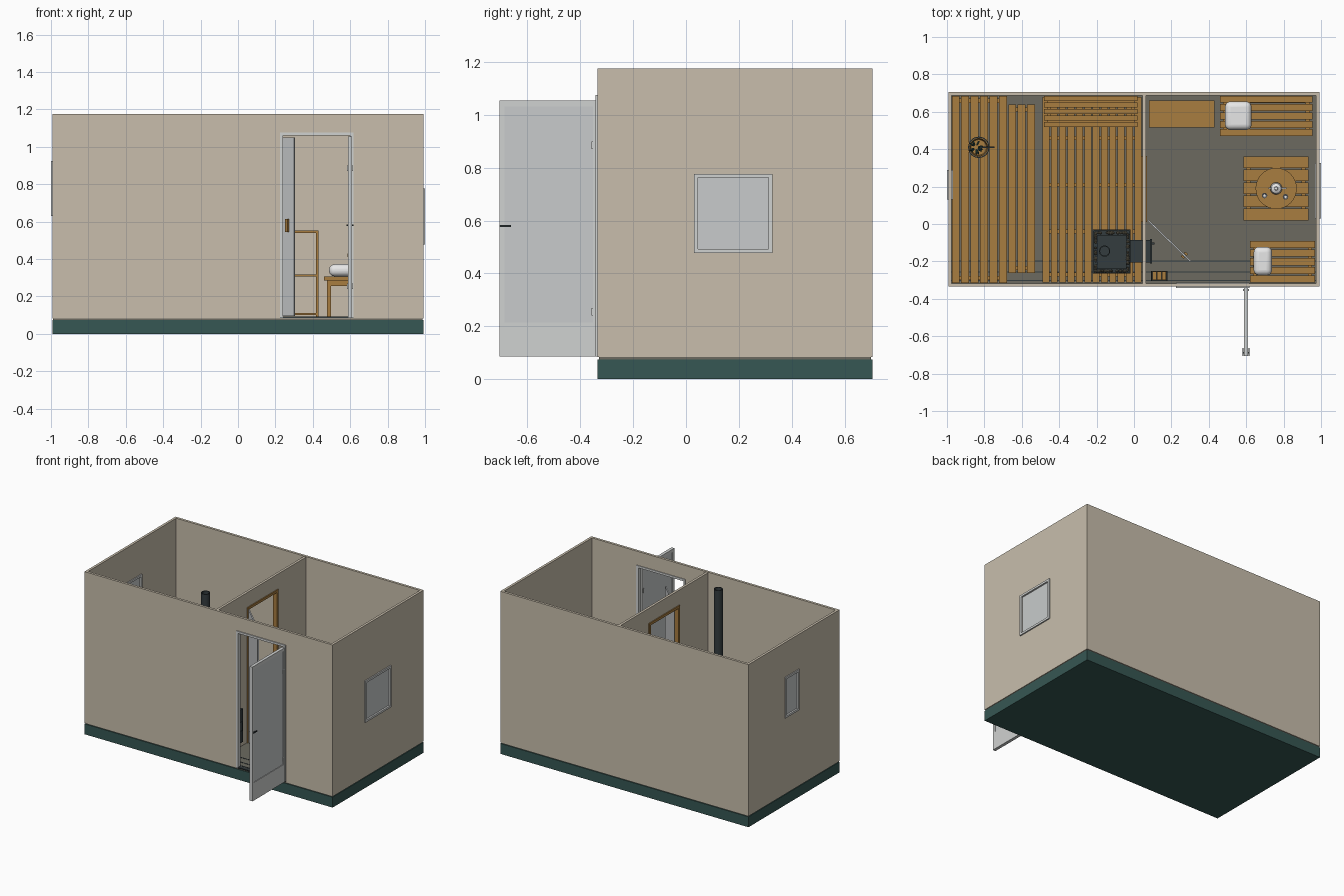
import bpy, bmesh, math, random
from mathutils import Matrix, Vector

if "Cube" in bpy.data.objects:
    bpy.data.objects.remove(bpy.data.objects["Cube"])

random.seed(4)

def colour(name, r, g, b):
    m = bpy.data.materials.new(name)
    m.diffuse_color = [((c / 255 + 0.055) / 1.055) ** 2.4 for c in (r, g, b)] + [1]
    m.use_nodes = True
    m.node_tree.nodes["Principled BSDF"].inputs["Base Color"].default_value = m.diffuse_color
    return m

WALL = colour("beige_wall", 200, 190, 172)
TEAL = colour("dark_teal", 54, 87, 83)
FLOOR = colour("grey_floor", 108, 106, 96)
WOOD = colour("warm_wood", 168, 125, 64)
METAL = colour("dark_metal", 52, 60, 63)
FRAME = colour("light_grey_frame", 208, 210, 209)
GLASS = colour("pale_glass", 200, 203, 204)
WHITE = colour("white_ceramic", 232, 232, 232)
STONE = colour("sauna_stone", 112, 106, 88)

def finish(name, bm, mat):
    me = bpy.data.meshes.new(name)
    bm.to_mesh(me)
    bm.free()
    ob = bpy.data.objects.new(name, me)
    bpy.context.collection.objects.link(ob)
    me.materials.append(mat)
    return ob

def add_box(bm, x0, x1, y0, y1, z0, z1):
    m = Matrix.Translation(((x0 + x1) / 2, (y0 + y1) / 2, (z0 + z1) / 2))
    bmesh.ops.create_cube(bm, size=1, matrix=m @ Matrix.Diagonal((x1 - x0, y1 - y0, z1 - z0, 1)))

def boxes(name, mat, *dims):
    bm = bmesh.new()
    for d in dims:
        add_box(bm, *d)
    return finish(name, bm, mat)

def lathe(name, mat, centre, profile, seg=24):
    """Spin an (r, z) profile round a vertical axis."""
    bm = bmesh.new()
    vs = [bm.verts.new((r, 0, z)) for r, z in profile]
    es = [bm.edges.new(p) for p in zip(vs, vs[1:])]
    bmesh.ops.spin(bm, geom=vs + es, axis=(0, 0, 1), cent=(0, 0, 0), angle=math.tau, steps=seg)
    bmesh.ops.remove_doubles(bm, verts=bm.verts, dist=1e-5)
    bmesh.ops.recalc_face_normals(bm, faces=bm.faces)
    bmesh.ops.translate(bm, verts=bm.verts, vec=centre)
    return smooth(finish(name, bm, mat))

def smooth(ob):
    bpy.ops.object.select_all(action='DESELECT')
    ob.select_set(True)
    bpy.context.view_layer.objects.active = ob
    bpy.ops.object.shade_smooth_by_angle(angle=math.radians(40))
    return ob

def cut(ob, *dims):
    for d in dims:
        c = boxes("cutter", WALL, d)
        c.hide_render = True
        mod = ob.modifiers.new("opening", 'BOOLEAN')
        mod.object, mod.operation, mod.solver = c, 'DIFFERENCE', 'EXACT'
        bpy.context.view_layer.objects.active = ob
        bpy.ops.object.modifier_apply(modifier=mod.name)
        bpy.data.objects.remove(c)

def slats(x0, x1, y0, y1, z0, z1, n, along, gap=0.008):
    """Boards running along one axis, split evenly over the other."""
    a, b = (y0, y1) if along == 'x' else (x0, x1)
    w = (b - a + gap) / n
    spans = [(a + i * w, a + (i + 1) * w - gap) for i in range(n)]
    return [(x0, x1, s, e, z0, z1) if along == 'x' else (s, e, y0, y1, z0, z1) for s, e in spans]

def bench(name, x0, x1, y0, y1, top, n, along, floor=0.09, t=0.02):
    d = slats(x0, x1, y0, y1, top - t, top, n, along)
    i, w = 0.015, 0.022
    for lx in (x0 + i, x1 - i - w):
        d.append((lx, lx + w, y0 + i, y1 - i, top - t - 0.03, top - t))
        for ly in (y0 + i, y1 - i - w):
            d.append((lx, lx + w, ly, ly + w, floor, top - t))
    for ly in (y0 + i, y1 - i - w):
        d.append((x0 + i, x1 - i, ly, ly + w, top - t - 0.03, top - t))
    boxes(name, WOOD, *d)

# Base, floor and walls
X0, X1, Y0, Y1, T = -0.993, 0.991, -0.335, 0.705, 0.018
boxes("foundation", TEAL, (X0, X1, Y0, Y1, 0, 0.075))
boxes("floor_slab", FLOOR, (X0 + 0.005, X1 - 0.005, Y0 + 0.005, Y1 - 0.005, 0.075, 0.088))
boxes("floor_seams", METAL, *[(X0 + T, X1 - T, y, y + 0.006, 0.088, 0.09) for y in (-0.2, -0.26, -0.305)])
walls = boxes("outer_walls", WALL, (X0, X1, Y0, Y1, 0.083, 1.175))
cut(walls, (X0 + T, X1 - T, Y0 + T, Y1 - T, 0.05, 1.3),
    (0.235, 0.605, -0.4, -0.3, 0.088, 1.065),
    (0.9, 1.1, 0.045, 0.315, 0.49, 0.765),
    (-1.1, -0.9, 0.14, 0.28, 0.64, 0.915))
partition = boxes("partition_wall", WALL, (0.045, 0.063, Y0 + T, Y1 - T, 0.085, 1.172))
cut(partition, (0, 0.1, 0.025, 0.35, 0.088, 1.055), (0, 0.1, -0.205, -0.085, 0.12, 0.4))

# Windows
def window(name, x0, x1, y0, y1, z0, z1, b=0.015):
    boxes(name + "_frame", FRAME, (x0, x1, y0, y0 + b, z0, z1), (x0, x1, y1 - b, y1, z0, z1),
          (x0, x1, y0, y1, z0, z0 + b), (x0, x1, y0, y1, z1 - b, z1))
    m = (x0 + x1) / 2
    boxes(name + "_pane", GLASS, (m - 0.004, m + 0.004, y0 + b, y1 - b, z0 + b, z1 - b))

window("right_window", 0.968, 1.0, 0.03, 0.327, 0.477, 0.777)
window("left_window", -1.0, -0.968, 0.13, 0.29, 0.63, 0.925)

# Entrance frame and open door
boxes("entrance_frame", FRAME, (0.225, 0.24, -0.342, -0.312, 0.086, 1.075),
      (0.6, 0.617, -0.342, -0.312, 0.086, 1.075), (0.225, 0.617, -0.342, -0.312, 1.06, 1.075))
boxes("entrance_threshold", METAL, (0.225, 0.617, -0.34, -0.315, 0.085, 0.092))
boxes("door_leaf", FRAME, (0.588, 0.61, -0.706, -0.686, 0.085, 1.055), (0.588, 0.61, -0.352, -0.338, 0.085, 1.055),
      (0.588, 0.61, -0.69, -0.35, 0.085, 0.215), (0.588, 0.61, -0.69, -0.35, 1.032, 1.055))
boxes("door_panel", GLASS, (0.592, 0.606, -0.688, -0.35, 0.213, 1.034))
boxes("door_handle", METAL, (0.58, 0.618, -0.692, -0.684, 0.575, 0.583),
      (0.58, 0.585, -0.705, -0.662, 0.575, 0.583), (0.613, 0.618, -0.705, -0.662, 0.575, 0.583))
boxes("door_hinges", FRAME, *[(0.584, 0.614, -0.357, -0.347, z, z + 0.03) for z in (0.24, 0.87)])

# Inner doorway and open glass door
boxes("inner_door_frame", WOOD, (0.038, 0.07, 0.012, 0.03, 0.088, 1.065), (0.038, 0.07, 0.345, 0.363, 0.088, 1.065),
      (0.038, 0.07, 0.012, 0.363, 1.047, 1.065))
swing = Matrix.Translation((0.075, 0.02, 0)) @ Matrix.Rotation(math.radians(-44), 4, 'Z')
for name, mat, dims in (("inner_glass_door", GLASS, [(0, 0.315, -0.004, 0.004, 0.095, 1.05)]),
                        ("inner_door_handle", WOOD, [(0.26, 0.28, s - 0.005, s + 0.005, 0.545, 0.615) for s in (-0.012, 0.012)])):
    boxes(name, mat, *dims).data.transform(swing)

# Sauna benches and duckboards
bench("upper_bench", -0.974, -0.68, -0.315, 0.685, 0.54, 6, 'y')
bench("lower_bench", -0.672, -0.53, -0.262, 0.638, 0.32, 3, 'y')
bench("back_bench", -0.48, 0.02, 0.518, 0.685, 0.32, 5, 'x')
for name, x0, x1, y0, n in (("duckboard_left", -0.49, -0.228, -0.312, 6), ("duckboard_right", -0.222, 0.04, -0.312, 6)):
    cross = [(x0, x1, y, y + 0.02, 0.09, 0.1) for y in (-0.28, -0.05, 0.2, 0.45)]
    boxes(name, WOOD, *slats(x0, x1, y0, 0.68, 0.1, 0.112, n, 'y'), *cross)

# Stove with stones, fire tunnel and chimney
boxes("stove_body", METAL, (-0.215, -0.025, -0.26, -0.035, 0.14, 0.46), (-0.198, -0.04, -0.24, -0.06, 0.46, 0.5),
      *[(x, x + 0.02, y, y + 0.02, 0.1, 0.14) for x in (-0.21, -0.05) for y in (-0.255, -0.06)])
boxes("stove_rim", METAL, (-0.222, -0.215, -0.265, -0.03, 0.14, 0.51), (-0.025, -0.018, -0.265, -0.03, 0.14, 0.51),
      (-0.222, -0.018, -0.265, -0.258, 0.14, 0.51), (-0.222, -0.018, -0.037, -0.03, 0.14, 0.51))
boxes("fire_tunnel", METAL, (-0.02, 0.085, -0.205, -0.085, 0.15, 0.37), (0.085, 0.097, -0.21, -0.08, 0.14, 0.38),
      (0.097, 0.11, -0.11, -0.1, 0.23, 0.29))
bm = bmesh.new()
for i in range(90):
    u = random.uniform(-1, 1)
    px, py = [(-0.12 + u * 0.088, -0.251), (-0.12 + u * 0.088, -0.047), (-0.205, -0.148 + u * 0.1), (-0.033, -0.148 + u * 0.1)][i % 4]
    m = Matrix.Translation((px, py, random.uniform(0.475, 0.503))) @ Matrix.Rotation(u * 3, 4, 'Z')
    bmesh.ops.create_icosphere(bm, subdivisions=1, radius=random.uniform(0.007, 0.011), matrix=m)
finish("stove_stones", bm, STONE)
lathe("chimney", METAL, (-0.157, -0.145, 0), [(0.03, 0.5), (0.03, 1.175), (0.024, 1.175), (0.024, 0.5)])

# Bucket with whisk and ladle on the upper bench
bx, by = -0.83, 0.41
lathe("bucket", WOOD, (bx, by, 0.54), [(0, 0), (0.045, 0), (0.053, 0.08), (0.047, 0.08), (0.041, 0.01), (0, 0.01)])
for z, r in ((0.555, 0.048), (0.61, 0.055)):
    lathe("bucket_band", METAL, (bx, by, z), [(r - 0.004, 0), (r + 0.002, 0), (r + 0.002, 0.011), (r - 0.004, 0.011)])
boxes("ladle_handle", METAL, (bx, bx + 0.085, by - 0.004, by + 0.004, 0.622, 0.63))
bm = bmesh.new()
for i in range(14):
    a = random.uniform(0, math.tau)
    m = Matrix.Translation((bx - 0.015 + 0.025 * math.cos(a), by + 0.025 * math.sin(a), random.uniform(0.6, 0.65)))
    bmesh.ops.create_icosphere(bm, subdivisions=1, radius=1, matrix=m @ Matrix.Rotation(a, 4, 'Z') @ Matrix.Diagonal((0.016, 0.006, 0.01, 1)))
finish("whisk_leaves", bm, TEAL)

# Rest room furniture
bench("back_room_bench", 0.46, 0.955, 0.47, 0.685, 0.305, 5, 'x')
bench("front_room_bench", 0.62, 0.968, -0.314, -0.09, 0.305, 5, 'x')
bench("table", 0.585, 0.932, 0.02, 0.36, 0.43, 5, 'x')
boxes("shelf_rack", WOOD, *[(0.08, 0.43, 0.515, 0.66, z, z + 0.012) for z in (0.1, 0.305, 0.54)],
      *[(x, x + 0.012, y, y + 0.012, 0.088, 0.552) for x in (0.08, 0.418) for y in (0.515, 0.648)])

# Cushions
def cushion(name, x0, x1, y0, y1, z0, z1):
    ob = boxes(name, WHITE, (x0, x1, y0, y1, z0, z1))
    bev = ob.modifiers.new("round", 'BEVEL')
    bev.width, bev.segments = min(z1 - z0, x1 - x0) * 0.45, 5
    smooth(ob)

cushion("back_cushion", 0.487, 0.628, 0.503, 0.655, 0.307, 0.372)
cushion("front_cushion", 0.64, 0.738, -0.275, -0.122, 0.307, 0.372)

# Tray, teapot and cups
lathe("round_tray", WOOD, (0.76, 0.19, 0.43), [(0, 0), (0.11, 0), (0.11, 0.012), (0, 0.012)], 32)
lathe("teapot", WHITE, (0.76, 0.19, 0.442), [(0, 0), (0.022, 0), (0.032, 0.02), (0.026, 0.042), (0.01, 0.05), (0.008, 0.06), (0, 0.062)])
boxes("teapot_spout", WHITE, (0.785, 0.815, 0.186, 0.194, 0.464, 0.474), (0.72, 0.735, 0.186, 0.194, 0.456, 0.48))
for cx, cy in ((0.698, 0.152), (0.81, 0.145)):
    lathe("cup", WHITE, (cx, cy, 0.442), [(0, 0), (0.01, 0), (0.015, 0.024), (0.012, 0.024), (0.008, 0.004), (0, 0.004)], 16)

# Firewood crate beside the stove
boxes("firewood_crate", METAL, (0.09, 0.18, -0.305, -0.25, 0.09, 0.1), (0.09, 0.095, -0.305, -0.25, 0.09, 0.19),
      (0.175, 0.18, -0.305, -0.25, 0.09, 0.19))
boxes("firewood", WOOD, *[(0.098 + i * 0.026, 0.12 + i * 0.026, -0.3, -0.255, 0.1 + k * 0.025, 0.122 + k * 0.025)
                          for i in range(3) for k in range(4)])
